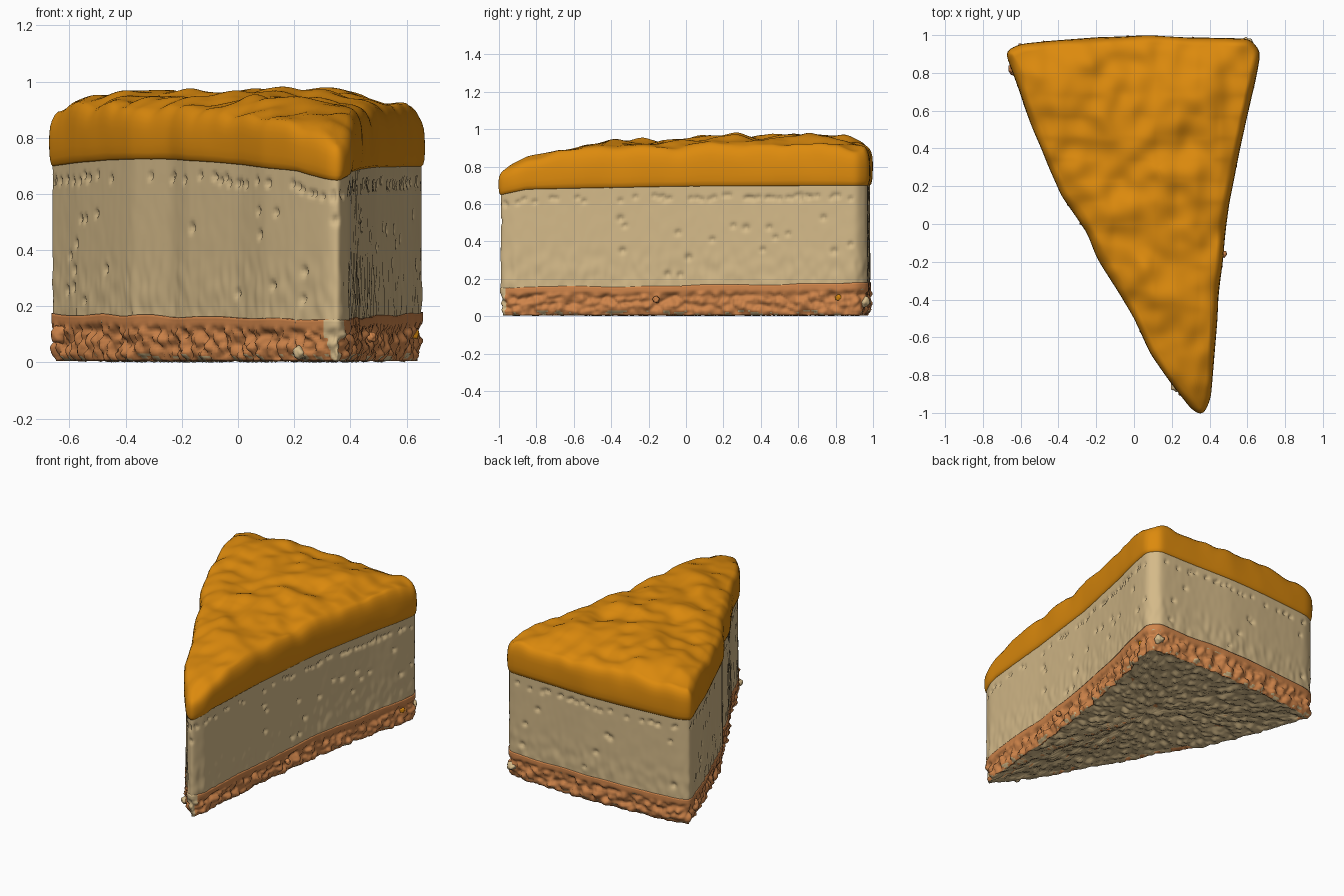
import bpy, bmesh, math, random
from mathutils import Vector, noise, kdtree

if "Cube" in bpy.data.objects:
    bpy.data.objects.remove(bpy.data.objects["Cube"])
random.seed(4)


def material(name, rgb):
    m = bpy.data.materials.new(name)
    m.diffuse_color = (*rgb, 1)
    m.use_nodes = True
    m.node_tree.nodes["Principled BSDF"].inputs["Base Color"].default_value = (*rgb, 1)
    return m


ORANGE = material("orange topping", (0.72, 0.255, 0.004))
CREAM = material("cream filling", (0.66, 0.49, 0.25))
CRUST = material("biscuit crust", (0.62, 0.23, 0.068))


def ramp(t, table):
    """Piecewise linear lookup."""
    for (a, u), (b, v) in zip(table, table[1:]):
        if t <= b:
            return u + (v - u) * max(0, (t - a) / (b - a))
    return table[-1][1]


# Wedge outline, counter-clockwise, resampled evenly and softened
N = 480
RIGHT_EDGE = [(0.36, -1.02), (0.4, -0.93), (0.42, -0.7), (0.44, -0.4), (0.495, 0.1),
              (0.585, 0.55), (0.635, 0.75), (0.665, 0.92)]
BACK_EDGE = [(0.61, 0.985), (0.3, 0.99), (0.05, 1), (-0.2, 0.99), (-0.45, 0.97), (-0.6, 0.955)]
LEFT_EDGE = [(-0.675, 0.92), (-0.61, 0.74), (-0.575, 0.63), (-0.515, 0.48), (-0.447, 0.315),
             (-0.38, 0.155), (-0.24, -0.05), (-0.19, -0.18), (0, -0.49), (0.09, -0.69),
             (0.2, -0.85), (0.31, -0.99)]
CORNERS = [Vector(p) for p in RIGHT_EDGE + BACK_EDGE + LEFT_EDGE]
X_LEFT = [(y, x) for x, y in reversed(LEFT_EDGE)]
X_RIGHT = [(y, x) for x, y in RIGHT_EDGE]


def soften(pts, rounds):
    for _ in range(rounds):
        pts = [(pts[i - 1] + pts[i] * 2 + pts[(i + 1) % N]) / 4 for i in range(N)]
    return pts


def make_outline():
    edges = list(zip(CORNERS, CORNERS[1:] + CORNERS[:1]))
    total = sum((b - a).length for a, b in edges)
    pts, start, k = [], 0, 0
    for i in range(N):
        d = total * i / N
        while d > start + (edges[k][1] - edges[k][0]).length:
            start += (edges[k][1] - edges[k][0]).length
            k += 1
        a, b = edges[k]
        pts.append(a.lerp(b, (d - start) / (b - a).length))
    pts = soften(pts, 8)
    low, high = min(p.y for p in pts), max(p.y for p in pts)
    for p in pts:
        p.y = -0.995 + 1.985 * (p.y - low) / (high - low)
    return pts


OUT = make_outline()
NORMAL = []
for i in range(N):
    t = (OUT[(i + 1) % N] - OUT[i - 1]).normalized()
    NORMAL.append(Vector((t.y, -t.x)))
NORMAL = soften(NORMAL, 12)
MID = Vector((0.13, 0.3))


def at(i, offset, z):
    p = OUT[i] + NORMAL[i] * offset
    return Vector((p.x, p.y, z))


def finish(name, bm, mats, rule=None):
    me = bpy.data.meshes.new(name)
    bm.normal_update()
    for f in bm.faces:
        f.smooth = True
        f.material_index = rule(f) if rule else 0
    bm.to_mesh(me)
    bm.free()
    for m in mats:
        me.materials.append(m)
    ob = bpy.data.objects.new(name, me)
    bpy.context.collection.objects.link(ob)


def loft(name, rings, mats, rule=None):
    """Skin a stack of closed rings and cap both ends."""
    bm = bmesh.new()
    rows = [[bm.verts.new(p) for p in r] for r in rings]
    for a, b in zip(rows, rows[1:]):
        for i in range(N):
            j = (i + 1) % N
            bm.faces.new((a[i], a[j], b[j], b[i]))
    for row, flip in ((rows[0], True), (rows[-1], False)):
        c = bm.verts.new(sum((v.co for v in row), Vector()) / N)
        for i in range(N):
            j = (i + 1) % N
            bm.faces.new((row[j], row[i], c) if flip else (row[i], row[j], c))
    finish(name, bm, mats, rule)


def seam(i):
    """Height where the topping meets the filling."""
    p = OUT[i]
    z = ramp(p.y, [(-1, 0.645), (-0.85, 0.675), (0, 0.69), (1, 0.695)])
    if NORMAL[i].x < -0.3:
        z += 0.03 * max(0, math.sin((p.y + 0.9) / 1.8 * math.pi))
    return z


# Crumbly crust: bumpy underside, lumpy flank, smooth upper band
def crumb(p, size):
    return 0.62 - noise.voronoi(p / size)[0][0]


rings = []
for k in [0.02] + [n / 40 for n in range(1, 40)]:
    ring = []
    for i in range(N):
        q = MID.lerp(at(i, -0.03, 0).xy, k)
        p = Vector((q.x, q.y, 0))
        p.z = max(0, 0.018 - 0.035 * crumb(p, 0.05))
        ring.append(p)
    rings.append(ring)
for s in range(19):
    z = 0.005 + 0.16 * s / 18
    rough = ramp(z, [(0, 0.6), (0.03, 1), (0.11, 1), (0.135, 0.05), (0.2, 0)])
    inset = ramp(z, [(0, -0.022), (0.03, -0.002), (0.115, 0), (0.14, 0), (0.2, -0.002)])
    ring = []
    for i in range(N):
        p = at(i, 0, z)
        bump = 0.045 * crumb(p, 0.055) - 0.016 + 0.012 * noise.noise(p * 45)
        wave = 0.014 * (p.y + noise.noise(Vector((p.x * 4, p.y * 4, 0)))) * s / 18
        ring.append(at(i, inset + rough * bump, max(0, z + wave)))
    rings.append(ring)
rings.append([at(i, -0.04, 0.165) for i in range(N)])


def crust_rule(f):
    c = f.calc_center_median()
    return 1 if c.y < -0.965 or (f.normal.z < -0.65 and c.z < 0.03) else 0


loft("biscuit_base", rings, [CRUST, CREAM], crust_rule)

# Filling with small air pits: one row under the topping, the rest scattered
pits = []
for _ in range(110):
    i = random.randrange(N)
    pits.append((at(i, 0, seam(i) - 0.055 + random.uniform(-0.012, 0.012)), 0.01))
for _ in range(45):
    pits.append((at(random.randrange(N), 0, random.uniform(0.22, 0.55)), random.uniform(0.01, 0.016)))
tree = kdtree.KDTree(len(pits))
for n, (p, r) in enumerate(pits):
    tree.insert(p, n)
tree.balance()

rings = []
for s in range(53):
    f = s / 52
    ring = []
    for i in range(N):
        z = 0.14 + (seam(i) + 0.03 - 0.14) * f
        p = at(i, 0, z)
        _, n, d = tree.find(p)
        dent = 0.018 * math.exp(-(d / pits[n][1]) ** 2)
        low = ramp(z, [(0.15, 1), (0.28, 0.8), (0.4, 0.15), (0.8, 0.1)])
        streak = low * 0.007 * noise.noise(Vector((p.x * 28, p.y * 28, z * 14)))
        ring.append(at(i, -0.006 + streak - dent, z))
    rings.append(ring)
loft("cream_filling", rings, [CREAM])


# Topping: rounded side, then a wavy surface that falls off towards each edge
def surface(p):
    z = ramp(p.y, [(-1, 0.85), (-0.85, 0.89), (-0.62, 0.925), (-0.3, 0.935),
                   (0.1, 0.955), (0.8, 0.96), (1, 0.95)])
    gaps = (0.89 * (p.x - ramp(p.y, X_LEFT)), ramp(p.y, X_RIGHT) - p.x, 0.98 - p.y)
    z -= sum(0.055 * math.exp(-max(g, 0) / 0.09) for g in gaps)
    q = Vector((p.x * 4.2, p.y * 4.2, 3.3))
    return z + 0.038 * noise.noise(q) + 0.022 * noise.noise(q * 2.1)


SIDE = [(-0.03, 0.02), (-0.01, 0), (0, 0.05), (0.005, 0.15), (0.007, 0.3), (0.007, 0.45),
        (0.006, 0.6), (0.003, 0.74), (-0.003, 0.85), (-0.012, 0.94), (-0.024, 1)]
rings = []
for off, h in SIDE:
    ring = []
    for i in range(N):
        z0 = seam(i)
        top = surface(at(i, SIDE[-1][0], 0))
        p = at(i, off, z0 + (top - z0) * h)
        ring.append(at(i, off + 0.01 * h * noise.noise(p * 5), p.z))
    rings.append(ring)
edge = rings[-1]
for n in range(1, 48):
    ring = []
    for i in range(N):
        q = MID.lerp(edge[i].xy, 1 - n / 48)
        ring.append(Vector((q.x, q.y, surface(q))))
    rings.append(ring)
loft("orange_topping", rings, [ORANGE])


# Loose crumbs stuck to the sides
def add_crumb(name, pos, r, mat):
    bm = bmesh.new()
    bmesh.ops.create_icosphere(bm, subdivisions=3, radius=r)
    for v in bm.verts:
        v.co = v.co * (1 + 0.4 * noise.noise(v.co / r * 1.5 + Vector(pos) * 9)) + Vector(pos)
    finish(name, bm, [mat])


add_crumb("crumb_back_right", (-0.63, 0.82, 0.1), 0.035, CRUST)
add_crumb("crumb_tip", (0.22, -0.86, 0.035), 0.025, CREAM)
add_crumb("crumb_left_side", (0.475, -0.16, 0.09), 0.018, CRUST)
add_crumb("crumb_back_left", (0.6, 0.955, 0.08), 0.03, CREAM)
add_crumb("crumb_orange", (0.625, 0.82, 0.1), 0.02, ORANGE)
